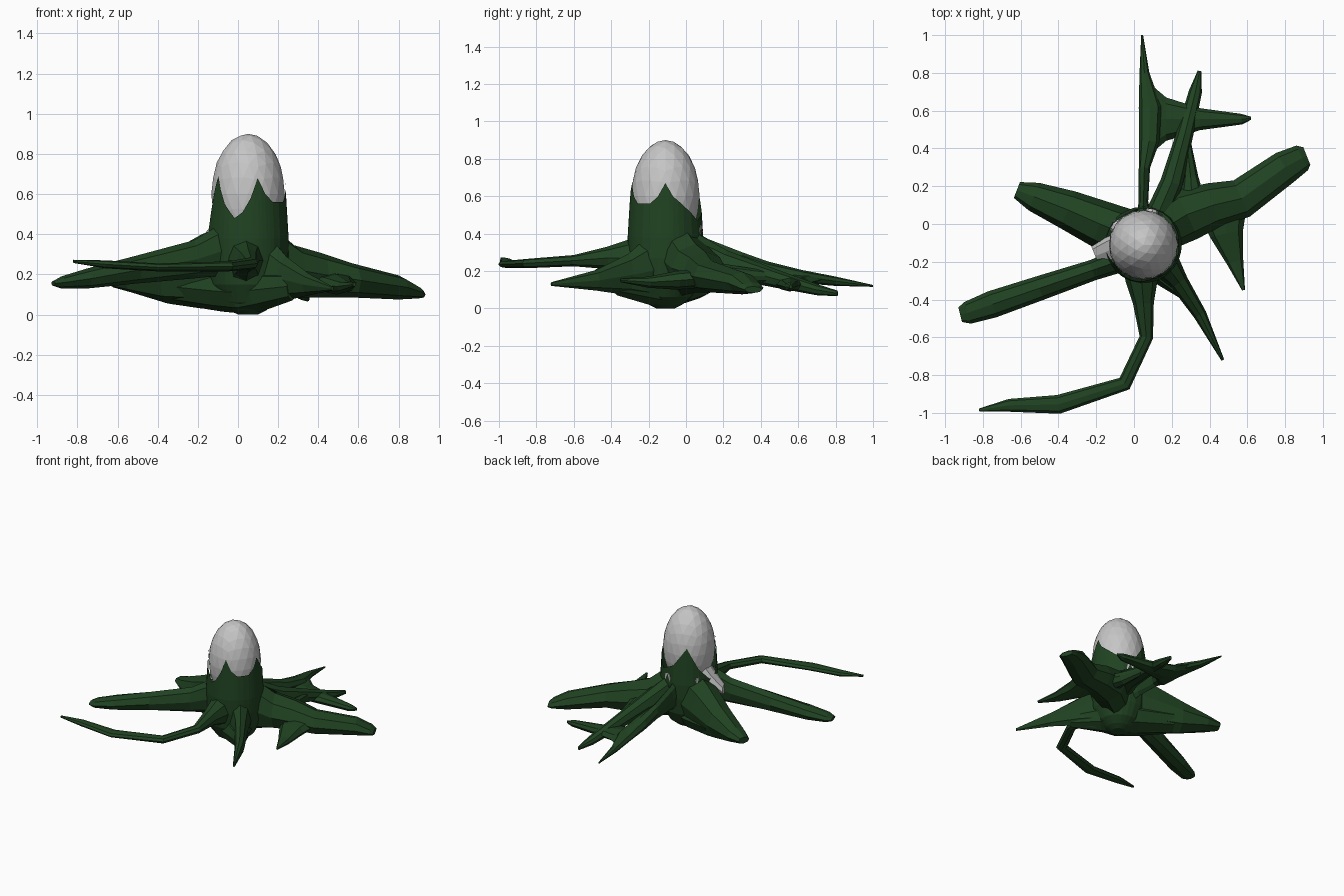
import bpy, bmesh, math
from mathutils import Vector

CX, CY = 0.05, -0.11          # trunk axis
EGG_Z, EGG_R, EGG_H = 0.60, 0.183, 0.30


def material(name, rgb):
    m = bpy.data.materials.new(name)
    m.diffuse_color = (*rgb, 1)
    return m


GREEN = material("dark_green", (0.0145, 0.055, 0.0155))
GREY = material("pale_grey", (0.56, 0.56, 0.56))


def finish(name, bm, mat):
    bmesh.ops.recalc_face_normals(bm, faces=bm.faces)
    me = bpy.data.meshes.new(name)
    bm.to_mesh(me)
    bm.free()
    me.materials.append(mat)
    ob = bpy.data.objects.new(name, me)
    bpy.context.collection.objects.link(ob)
    return ob


def loft(bm, rings, cap_start=True, cap_end=True):
    loops = [[bm.verts.new(p) for p in ring] for ring in rings]
    n = len(loops[0])
    for a, b in zip(loops, loops[1:]):
        for i in range(n):
            j = (i + 1) % n
            bm.faces.new((a[i], a[j], b[j], b[i]))
    if cap_start:
        bm.faces.new(loops[0])
    if cap_end:
        bm.faces.new(loops[-1])


def root(name, sections, mat=GREEN, sides=8):
    """Tapered limb; each section is x, y, z, half width, half height."""
    pts = [Vector(s[:3]) for s in sections]
    rings = []
    for i, (x, y, z, hw, hh) in enumerate(sections):
        t = Vector((0, 0, 0))
        if i > 0:
            t += (pts[i] - pts[i - 1]).normalized()
        if i < len(pts) - 1:
            t += (pts[i + 1] - pts[i]).normalized()
        side = Vector((-t.y, t.x, 0)).normalized()
        ring = []
        for k in range(sides):
            a = 2 * math.pi * k / sides
            ring.append(pts[i] + side * hw * math.cos(a) + Vector((0, 0, hh * math.sin(a))))
        rings.append(ring)
    bm = bmesh.new()
    loft(bm, rings)
    return finish(name, bm, mat)


# Egg-shaped bulb
bm = bmesh.new()
bmesh.ops.create_icosphere(bm, subdivisions=3, radius=1)
for v in bm.verts:
    v.co = (CX + v.co.x * EGG_R, CY + v.co.y * EGG_R, EGG_Z + v.co.z * EGG_H)
finish("bulb", bm, GREY)

# Trunk with a jagged rim that wraps the bulb: angle in degrees, rim height
RIM = [(0, .67), (12, .6), (30, .55), (60, .47), (90, .52), (120, .66), (145, .5), (170, .41),
       (192, .43), (203, .56), (215, .69), (233, .55), (250, .48), (262, .51), (274, .58),
       (285, .68), (297, .6), (310, .56), (335, .56), (348, .6)]
cols = []
for (a, za), (b, zb) in zip(RIM, RIM[1:] + [(360, RIM[0][1])]):
    cols += [(a, za), ((a + b) / 2, (za + zb) / 2)]


def point(deg, r, z):
    a = math.radians(deg)
    return (CX + r * math.cos(a), CY + r * math.sin(a), z)


def sleeve(z):
    r = EGG_R * math.sqrt(max(0, 1 - ((z - EGG_Z) / EGG_H) ** 2))
    flare = 0.183 + 0.012 * max(0, (0.6 - z) / 0.2)
    return (r if z > EGG_Z else flare) + 0.006


rings = [[point(a, r, z) for a, _ in cols]
         for z, r in ((0, .05), (.02, .09), (.06, .14), (.15, .185), (.27, .2))]
for f in (0, .33, .67, 1):
    ring = []
    for a, top in cols:
        z = .38 + (top - .38) * f
        ring.append(point(a, sleeve(z), z))
    rings.append(ring)
bm = bmesh.new()
loft(bm, rings, cap_end=False)
finish("trunk", bm, GREEN)

# Keel under the trunk, joining the back left and right front roots
root("keel", [(.27, -.37, .14, .035, .07), (.13, -.2, .12, .11, .1),
              (.05, -.13, .11, .15, .108), (-.08, -.06, .12, .14, .105),
              (-.3, .06, .14, .09, .09)])

# Spreading roots
root("left_front_root", [(0, -.16, .35, .07, .15), (-.12, -.21, .31, .06, .12),
                         (-.22, -.245, .275, .055, .095),
                         (-.5, -.34, .225, .065, .07), (-.75, -.425, .18, .072, .05),
                         (-.88, -.47, .16, .06, .03), (-.92, -.48, .155, .04, .012)])
root("front_bent_root", [(.04, -.2, .27, .1, .2), (.04, -.3, .27, .085, .1),
                         (.05, -.42, .27, .055, .06),
                         (.065, -.6, .255, .036, .03), (-.05, -.845, .24, .04, .025),
                         (-.4, -.955, .235, .05, .02), (-.66, -.96, .25, .034, .02),
                         (-.82, -.985, .265, .008, .008)])
root("right_front_root", [(.1, -.14, .26, .1, .24), (.18, -.23, .2, .075, .16),
                          (.24, -.31, .18, .05, .11),
                          (.35, -.48, .15, .035, .055), (.47, -.72, .13, .008, .01)])
root("right_root", [(.1, -.06, .28, .11, .22), (.28, .05, .215, .14, .13),
                    (.42, .1, .195, .12, .11), (.57, .135, .17, .105, .085),
                    (.8, .3, .135, .09, .06), (.89, .35, .11, .072, .03),
                    (.915, .36, .1, .05, .018)])
root("right_root_branch", [(.47, .08, .16, .13, .05), (.49, -.05, .15, .09, .05),
                           (.535, -.2, .14, .045, .03), (.58, -.35, .15, .008, .01)])
root("back_right_root", [(.09, -.04, .34, .08, .17), (.13, .06, .29, .065, .11),
                         (.2, .22, .235, .06, .075),
                         (.27, .48, .16, .045, .05), (.325, .7, .1, .035, .03),
                         (.347, .81, .08, .01, .015)])
root("back_right_web", [(.31, .08, .2, .08, .06), (.3, .25, .18, .04, .05),
                        (.28, .44, .17, .02, .03)])
root("back_root", [(.055, -.02, .31, .05, .14), (.05, .12, .28, .025, .09),
                   (.055, .3, .24, .03, .06), (.08, .44, .2, .055, .05),
                   (.085, .62, .17, .06, .035),
                   (.055, .8, .145, .026, .025), (.043, 1, .12, .005, .005)])
root("back_root_branch", [(.07, .555, .16, .2, .03), (.17, .555, .14, .115, .035),
                          (.35, .555, .125, .058, .035), (.57, .555, .115, .028, .025),
                          (.62, .56, .115, .008, .01)])
root("back_left_root", [(.02, -.08, .25, .14, .23), (-.18, 0, .215, .125, .185),
                        (-.35, .075, .18, .105, .125), (-.53, .145, .165, .078, .055),
                        (-.62, .18, .16, .045, .025)])

# Pale skin of the bulb running down between the roots
root("bulb_skirt", [(-.02, -.11, .5, .09, .12), (-.13, -.14, .385, .07, .06),
                    (-.205, -.17, .31, .055, .035)], GREY)
root("bulb_skirt_left", [(0, -.06, .5, .06, .07), (-.115, 0, .415, .03, .025)], GREY)
root("bulb_skirt_back", [(.07, -.03, .48, .05, .07), (.1, .082, .41, .03, .04)], GREY)
